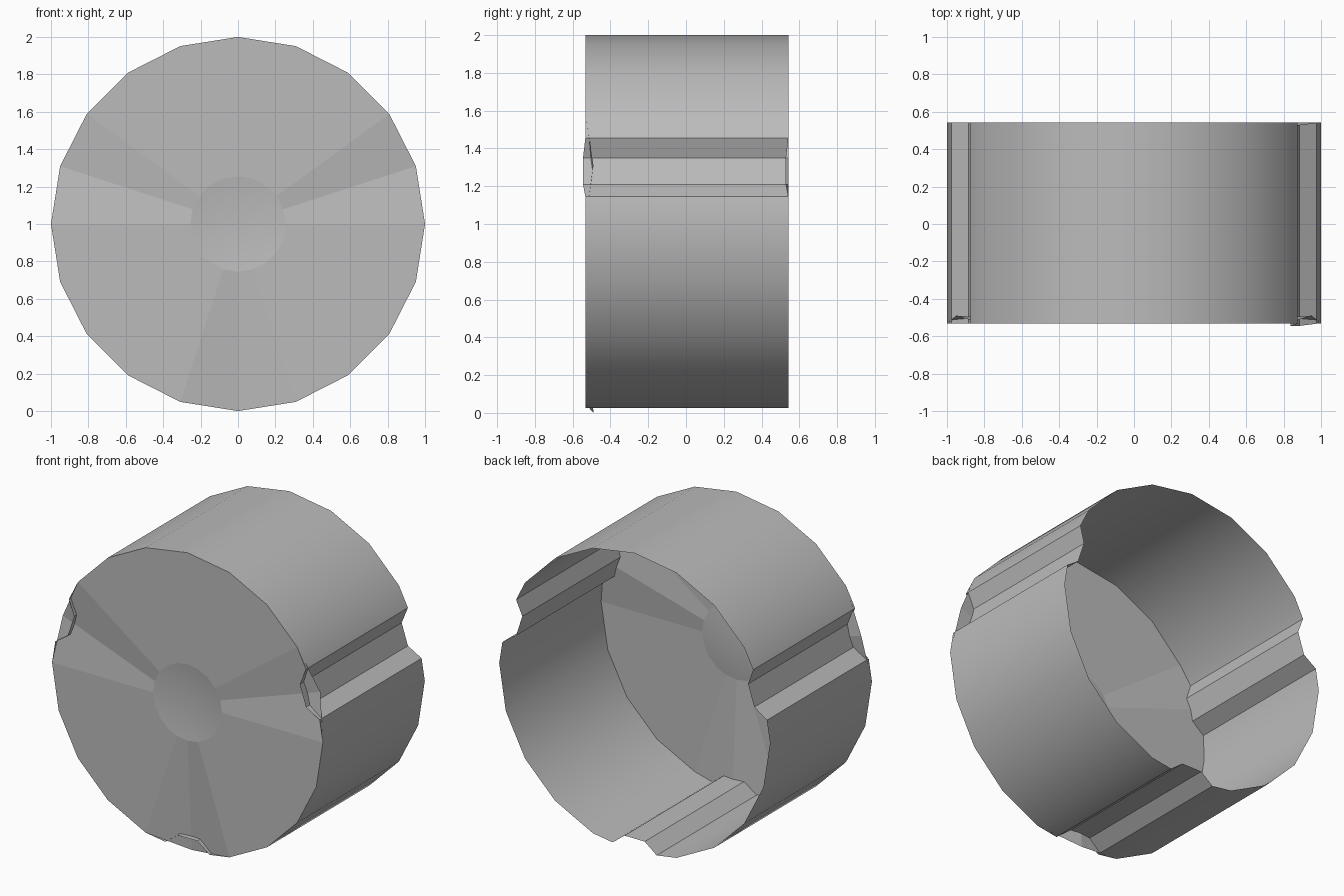
import bpy
import bmesh
import math
from mathutils import Vector

FRONT, BACK, MID_Z = -0.533, 0.542, 1.0
SIDES = 20
GROOVES = (18, 162, 270)      # groove directions in degrees

cube = bpy.data.objects.get("Cube")
if cube:
    bpy.data.objects.remove(cube)

grey = bpy.data.materials.new("mid_grey")
grey.use_nodes = True
colour = (0.5, 0.5, 0.5, 1)
grey.diffuse_color = colour
grey.node_tree.nodes["Principled BSDF"].inputs["Base Color"].default_value = colour


def polar(radius, degrees, y):
    a = math.radians(degrees)
    return Vector((radius * math.cos(a), y, MID_Z + radius * math.sin(a)))


def finish(name, bm):
    mesh = bpy.data.meshes.new(name)
    bm.to_mesh(mesh)
    bm.free()
    mesh.materials.append(grey)
    obj = bpy.data.objects.new(name, mesh)
    bpy.context.collection.objects.link(obj)
    return obj


# Barrel outline: a regular polygon with three trapezoid channels
outline = []                  # radius, angle, lengthwise shift
for i in range(SIDES):
    angle = i * 360 / SIDES
    if angle in GROOVES:
        shift = -0.012 if angle == GROOVES[0] else 0
        for radius, offset, move in ((0.987, -9.5, 0), (0.908, -4.7, shift),
                                     (0.908, 4.7, shift), (0.987, 9.5, 0)):
            outline.append((radius, angle + offset, move))
    else:
        outline.append((1, angle, 0))

# Barrel: open sheet running from front to back
bm = bmesh.new()
front = [bm.verts.new(polar(r, a, FRONT + s)) for r, a, s in outline]
back = [bm.verts.new(polar(r, a, BACK + s)) for r, a, s in outline]
for i in range(len(outline)):
    j = (i + 1) % len(outline)
    bm.faces.new((front[i], back[i], back[j], front[j]))
bmesh.ops.recalc_face_normals(bm, faces=bm.faces)
barrel = finish("barrel", bm)
bpy.ops.object.select_all(action="DESELECT")
barrel.select_set(True)
bpy.context.view_layer.objects.active = barrel
bpy.ops.object.shade_smooth_by_angle(angle=math.radians(25))

# Front panel: flat fan dented at each channel, with a shallow hub dimple
bm = bmesh.new()
angles = [i * 360 / SIDES for i in range(SIDES)]
rim = [bm.verts.new(polar(1, a, FRONT + (0.043 if a in GROOVES else 0))) for a in angles]
hub = [bm.verts.new(polar(0.255, a, FRONT)) for a in angles]
centre = bm.verts.new((0, FRONT + 0.03, MID_Z))
for i in range(SIDES):
    j = (i + 1) % SIDES
    bm.faces.new((rim[i], rim[j], hub[j], hub[i]))
    dimple = bm.faces.new((hub[i], hub[j], centre))
    dimple.smooth = True
finish("front_panel", bm)
